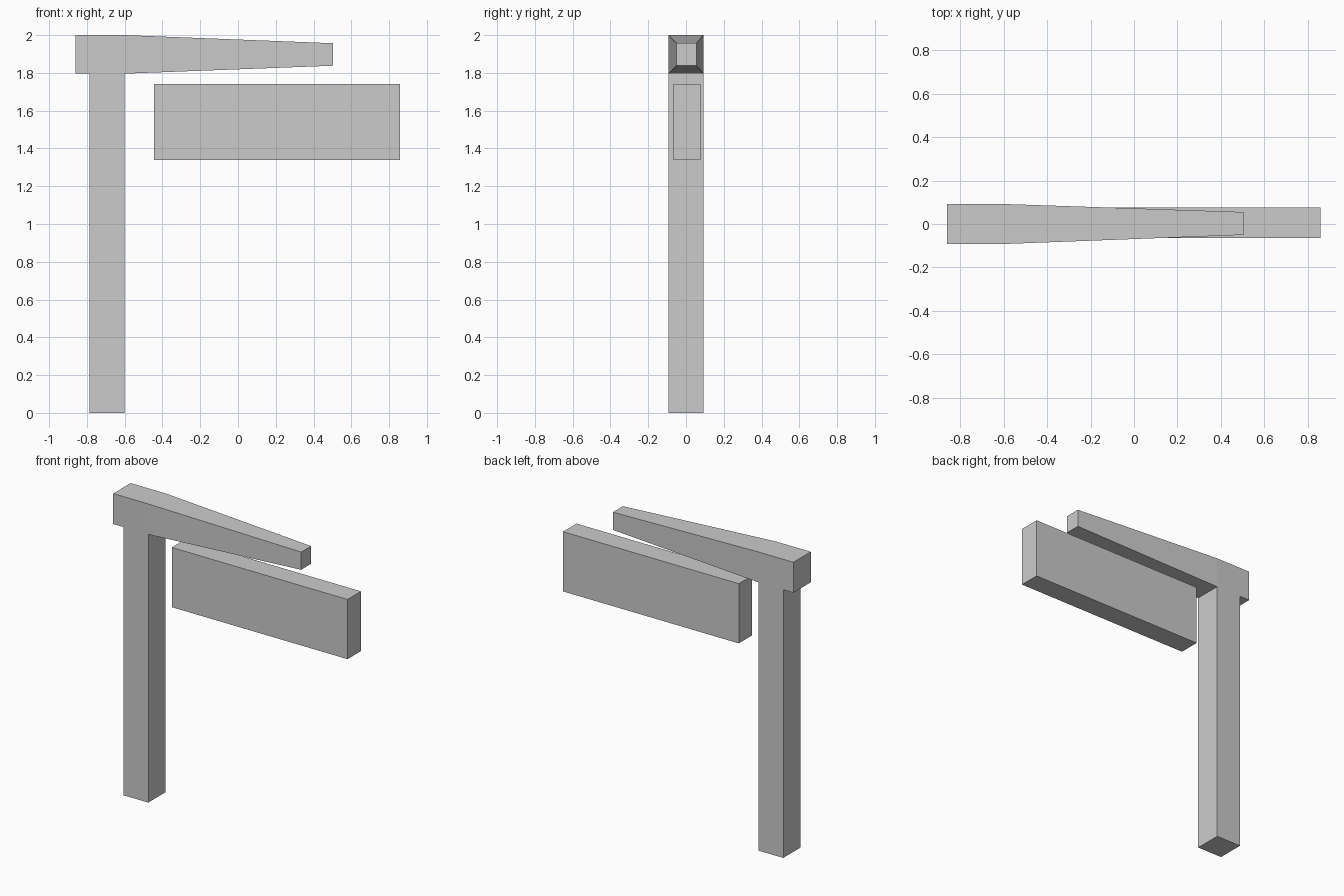
import bpy
import bmesh

cube = bpy.data.objects.get("Cube")
if cube:
    bpy.data.objects.remove(cube, do_unlink=True)

# One plain grey for every part
GREY = (0.6, 0.6, 0.6, 1.0)
grey = bpy.data.materials.new("plain grey")
grey.use_nodes = True
grey.diffuse_color = GREY
grey.node_tree.nodes["Principled BSDF"].inputs["Base Color"].default_value = GREY


def loft(name, sections, axis="x"):
    """Join rectangular sections (position, a_min, a_max, b_min, b_max) along an axis."""
    bm = bmesh.new()
    rings = []
    for p, a0, a1, b0, b1 in sections:
        corners = [(a0, b0), (a1, b0), (a1, b1), (a0, b1)]
        rings.append([bm.verts.new((p, a, b) if axis == "x" else (a, b, p))
                      for a, b in corners])
    for r, s in zip(rings, rings[1:]):
        for i in range(4):
            j = (i + 1) % 4
            bm.faces.new((r[i], r[j], s[j], s[i]))
    bm.faces.new(rings[0])
    bm.faces.new(rings[-1])
    bmesh.ops.recalc_face_normals(bm, faces=bm.faces)
    mesh = bpy.data.meshes.new(name)
    bm.to_mesh(mesh)
    bm.free()
    mesh.materials.append(grey)
    obj = bpy.data.objects.new(name, mesh)
    bpy.context.collection.objects.link(obj)
    return obj


HALF = 0.092          # half thickness of post and arm root
ARM_BOTTOM = 1.796

# Upright post
loft("post", [(0, -0.785, -0.6, -HALF, HALF),
              (ARM_BOTTOM, -0.785, -0.6, -HALF, HALF)], axis="z")

# Arm: square root over the post, then tapering to the tip
loft("tapered_arm", [(-0.86, -HALF, HALF, ARM_BOTTOM, 2.0),
                     (-0.6, -HALF, HALF, ARM_BOTTOM, 2.0),
                     (0.503, -0.05, 0.055, 1.838, 1.957)])

# Sign board hanging clear below the arm
loft("sign_board", [(-0.445, -0.065, 0.077, 1.34, 1.74),
                    (0.857, -0.065, 0.077, 1.34, 1.74)])
